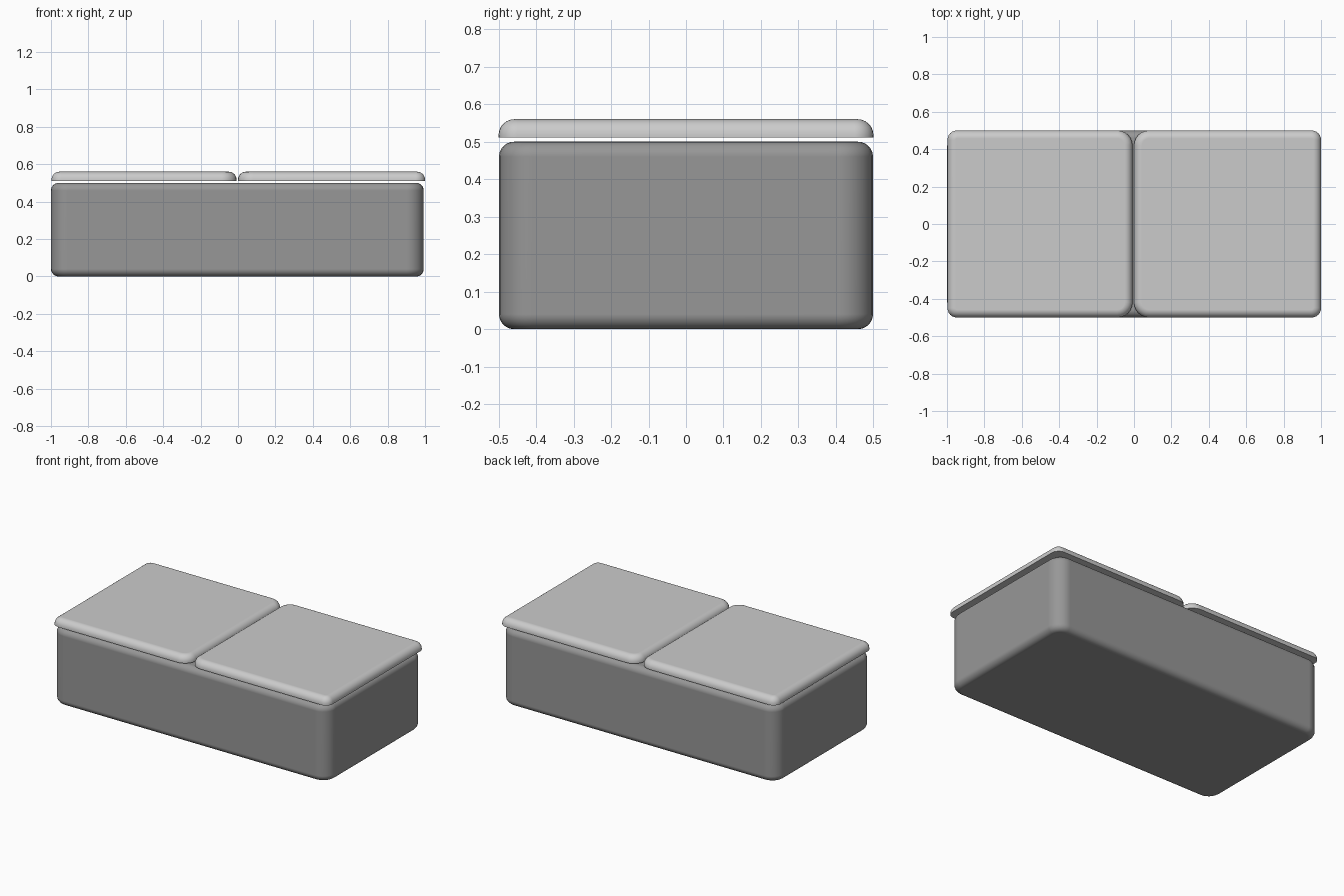
import bpy, bmesh, math

if "Cube" in bpy.data.objects:
    bpy.data.objects.remove(bpy.data.objects["Cube"])


def box_mesh(x0, x1, y0, y1, z0, z1):
    bm = bmesh.new()
    bmesh.ops.create_cube(bm, size=1)
    for v in bm.verts:
        v.co.x = x1 if v.co.x > 0 else x0
        v.co.y = y1 if v.co.y > 0 else y0
        v.co.z = z1 if v.co.z > 0 else z0
    return bm


def bevel(bm, edges, radius):
    bmesh.ops.bevel(bm, geom=edges, offset=radius, offset_type='OFFSET',
                    segments=6, profile=0.5, affect='EDGES', clamp_overlap=True)


def finish(bm, name):
    bmesh.ops.recalc_face_normals(bm, faces=bm.faces)
    mesh = bpy.data.meshes.new(name)
    bm.to_mesh(mesh)
    bm.free()
    ob = bpy.data.objects.new(name, mesh)
    bpy.context.collection.objects.link(ob)
    bpy.ops.object.select_all(action='DESELECT')
    ob.select_set(True)
    bpy.context.view_layer.objects.active = ob
    bpy.ops.object.shade_smooth_by_angle(angle=math.radians(35))
    # keep the large faces flat-looking
    wn = ob.modifiers.new("weighted_normals", 'WEIGHTED_NORMAL')
    wn.keep_sharp = True
    return ob


def vertical_edges(bm, test):
    return [e for e in bm.edges
            if abs(e.verts[0].co.z - e.verts[1].co.z) > 0.01
            and test(e.verts[0].co.x)]


def rim_edges(bm, z):
    return [e for e in bm.edges if all(abs(v.co.z - z) < 1e-4 for v in e.verts)]


# Dark rounded main body
bm = box_mesh(-1, 0.993, -0.499, 0.499, 0, 0.5)
bevel(bm, vertical_edges(bm, lambda x: True), 0.09)
bevel(bm, rim_edges(bm, 0) + rim_edges(bm, 0.5), 0.04)
body = finish(bm, "body")
dark = bpy.data.materials.new("dark_grey")
dark.diffuse_color = (0.31, 0.31, 0.31, 1)
dark.use_nodes = True
dark.node_tree.nodes["Principled BSDF"].inputs["Base Color"].default_value = dark.diffuse_color
body.data.materials.append(dark)


# Lid panels: flat underside, rounded top rim, rounder corners at the centre gap
def lid(name, x0, x1):
    z0, z1 = 0.511, 0.56
    bm = box_mesh(x0, x1, -0.5, 0.5, z0, z1)
    bevel(bm, vertical_edges(bm, lambda x: abs(x) < 0.1), 0.08)
    bevel(bm, vertical_edges(bm, lambda x: abs(x) > 0.9), 0.05)
    bevel(bm, rim_edges(bm, z1), 0.042)
    finish(bm, name)


lid("left_lid", -0.997, -0.008)
lid("right_lid", 0.0, 1.0)
